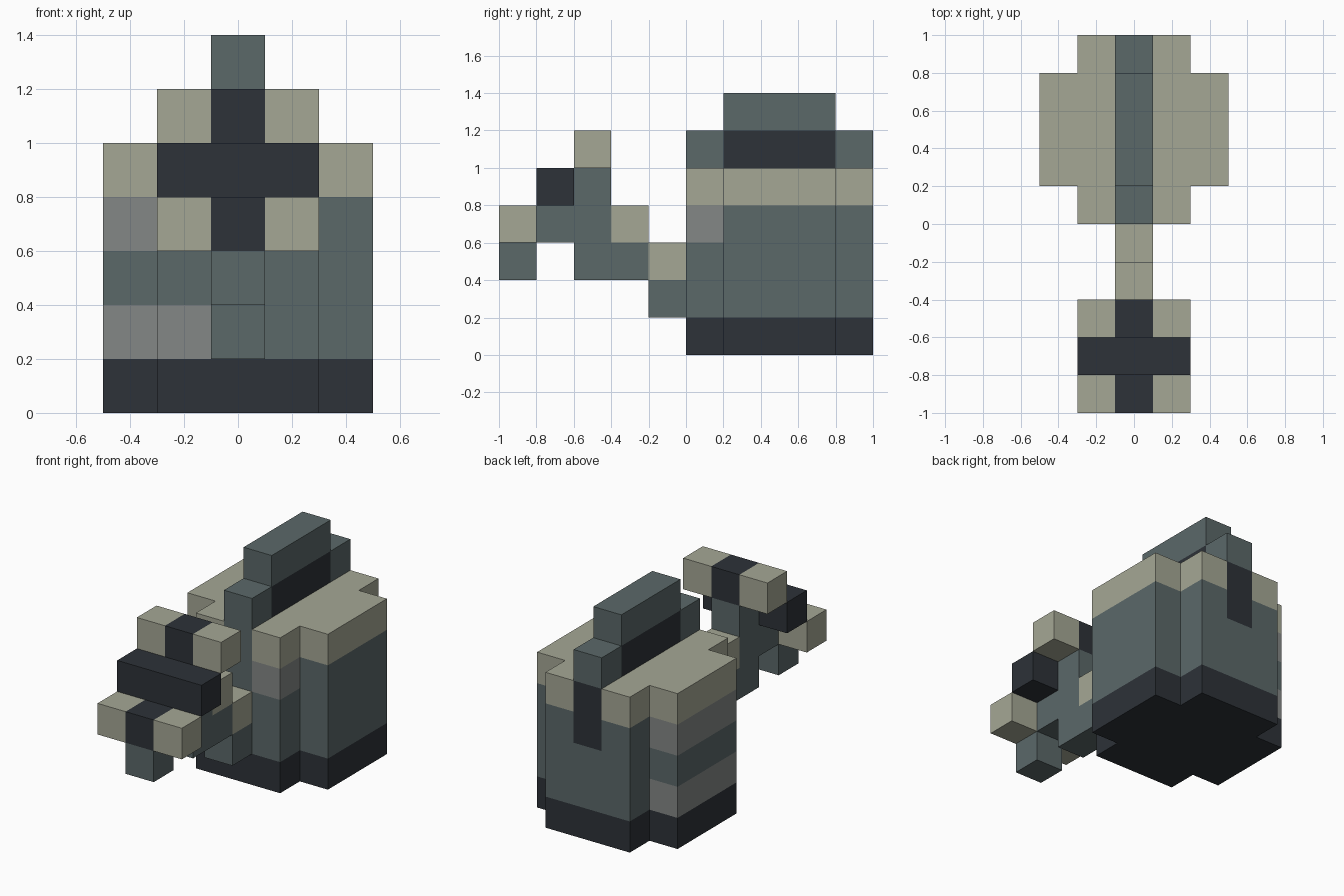
import bpy, bmesh
from mathutils import Vector

if "Cube" in bpy.data.objects:
    bpy.data.objects.remove(bpy.data.objects["Cube"])

CELL = 0.2  # every part is built from cubes of this size


def srgb(r, g, b):
    lin = lambda c: ((c / 255 + 0.055) / 1.055) ** 2.4
    return (lin(r), lin(g), lin(b), 1)


COLOURS = {
    "beige": srgb(165, 167, 149),
    "slate": srgb(91, 104, 105),
    "light grey": srgb(132, 135, 134),
    "charcoal": srgb(45, 50, 56),
}
names = list(COLOURS)
materials = []
for name, col in COLOURS.items():
    m = bpy.data.materials.new(name)
    m.diffuse_color = col
    m.use_nodes = True
    m.node_tree.nodes["Principled BSDF"].inputs["Base Color"].default_value = m.diffuse_color
    materials.append(m)

cells = {}  # (x, y, z) cell -> (part, colour); later blocks repaint earlier ones


def block(part, colour, x, y, z):
    """Fill inclusive cell ranges; x is centred on 0, y starts at the middle."""
    for i in range(x[0], x[1] + 1):
        for j in range(y[0], y[1] + 1):
            for k in range(z[0], z[1] + 1):
                cells[i, j, k] = (part, colour)


# Body: cross-shaped footprint in three colour bands
for colour, z in (("charcoal", (0, 0)), ("slate", (1, 3)), ("beige", (4, 4))):
    block("body", colour, (-1, 1), (0, 4), z)
    block("body", colour, (-2, 2), (1, 3), z)

# Body markings: pale stripes on the left, pale patches in front, stripe at back
for k in (1, 3):
    block("body", "light grey", (-2, -2), (1, 3), (k, k))
block("body", "light grey", (-1, -1), (0, 0), (1, 1))
block("body", "light grey", (1, 1), (0, 0), (3, 3))
block("body", "slate", (0, 0), (0, 0), (4, 4))
block("body", "charcoal", (0, 0), (4, 4), (3, 4))

# Ridge along the top
block("top_ridge", "slate", (0, 0), (0, 4), (5, 5))
block("top_ridge", "charcoal", (0, 0), (1, 3), (5, 5))
block("top_ridge", "slate", (0, 0), (1, 3), (6, 6))

# Neck: steps rising forward from the body, pale on top
for j, k in ((-1, 1), (-2, 2)):
    block("neck", "slate", (0, 0), (j, j), (k, k))
    block("neck", "beige", (0, 0), (j, j), (k + 1, k + 1))
block("neck", "slate", (0, 0), (-3, -3), (2, 4))

# Head: three crossbars stepping down to the front, with a chin below
block("head", "slate", (0, 0), (-4, -4), (3, 3))
block("head", "charcoal", (-1, 1), (-4, -4), (4, 4))
for j, k in ((-3, 5), (-5, 3)):
    block("head", "beige", (-1, 1), (j, j), (k, k))
    block("head", "charcoal", (0, 0), (j, j), (k, k))
block("head", "slate", (0, 0), (-5, -5), (2, 2))


def build(part):
    """Make one object from the exposed sides of a part's cells."""
    bm = bmesh.new()
    for cell, (owner, colour) in cells.items():
        if owner != part:
            continue
        i, j, k = cell
        centre = Vector((i, j + 0.5, k + 0.5)) * CELL
        for axis in range(3):
            for side in (-1, 1):
                near = list(cell)
                near[axis] += side
                if tuple(near) in cells:
                    continue
                n, u = Vector(), Vector()
                n[axis] = side
                u[(axis + 1) % 3] = 1
                v = n.cross(u)
                corners = ((-1, -1), (1, -1), (1, 1), (-1, 1))
                face = bm.faces.new([
                    bm.verts.new(centre + (n + u * a + v * b) * CELL / 2)
                    for a, b in corners])
                face.material_index = names.index(colour)
    bmesh.ops.remove_doubles(bm, verts=bm.verts, dist=0.001)
    # Join flat neighbours of the same colour
    bmesh.ops.dissolve_limit(bm, angle_limit=0.01, verts=bm.verts,
                             edges=bm.edges, delimit={"MATERIAL"})
    mesh = bpy.data.meshes.new(part)
    bm.to_mesh(mesh)
    bm.free()
    for m in materials:
        mesh.materials.append(m)
    bpy.context.collection.objects.link(bpy.data.objects.new(part, mesh))


for part in ("body", "top_ridge", "neck", "head"):
    build(part)
